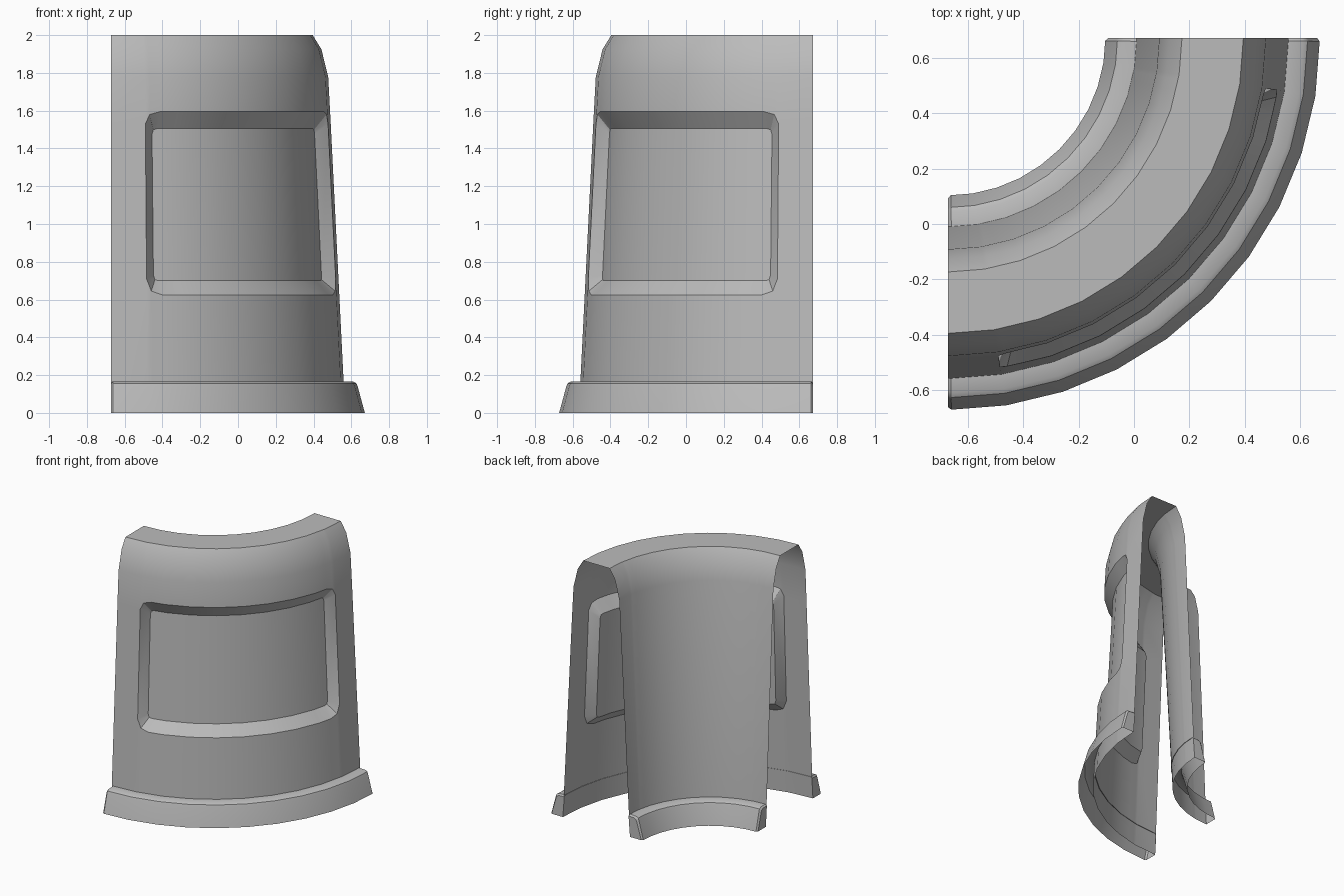
import bpy, bmesh, math

cube = bpy.data.objects.get("Cube")
if cube:
    bpy.data.objects.remove(cube, do_unlink=True)

C = 0.6725        # arc centre sits at (-C, C)
MID = 0.957       # radius of the middle of the wall
STEP = 9          # degrees per arc segment
DEPTH = 0.064     # window recess depth

grey = bpy.data.materials.new("wall grey")
grey.use_nodes = True
colour = (0.5, 0.5, 0.5, 1)
grey.diffuse_color = colour
grey.node_tree.nodes["Principled BSDF"].inputs["Base Color"].default_value = colour


def point(deg, r, z):
    """Point on the faceted quarter arc."""
    off = deg % STEP - STEP / 2
    r *= math.cos(math.radians(STEP / 2)) / math.cos(math.radians(off))
    a = math.radians(deg)
    return (-C + r * math.sin(a), C - r * math.cos(a), z)


def wall_r(z):
    return 1.24 - 0.05 * z


def grid(bm, columns, skip=lambda i, j: False):
    """Quads between neighbouring columns of points."""
    vs = [[bm.verts.new(p) for p in col] for col in columns]
    for i in range(len(vs) - 1):
        for j in range(len(vs[i]) - 1):
            if not skip(i, j):
                bm.faces.new((vs[i][j], vs[i + 1][j], vs[i + 1][j + 1], vs[i][j + 1]))
    return vs


def finish(bm, name):
    mesh = bpy.data.meshes.new(name)
    bm.to_mesh(mesh)
    bm.free()
    mesh.materials.append(grey)
    ob = bpy.data.objects.new(name, mesh)
    bpy.context.collection.objects.link(ob)
    bpy.ops.object.select_all(action='DESELECT')
    ob.select_set(True)
    bpy.context.view_layer.objects.active = ob
    bpy.ops.object.shade_smooth_by_angle(angle=math.radians(30))


# Window outline: outer angle, inner angle, outer bottom/top, inner bottom/top
corner = [(9, 11.4, 0.71, 1.53, 0.73, 1.475),
          (10.2, 11.8, 0.645, 1.58, 0.706, 1.499),
          (13, 12.8, 0.625, 1.595, 0.70, 1.505)]
straight = [(t, t) + corner[-1][2:] for t in range(18, 80, STEP)]
outline = corner + straight + [(90 - c[0], 90 - c[1]) + c[2:] for c in reversed(corner)]

# Hollow wall with open ends and base, and a window opening in the outer side
edge = corner[0]
shoulder = [(1.15, 1.78), (1.114, 1.925), (1.068, 2.0)]
columns = []
for t, _, low, high, _, _ in [(0,) + edge[1:]] + outline + [(90,) + edge[1:]]:
    prof = [(wall_r(z), z) for z in (0, low, high)] + shoulder
    prof += [(2 * MID - r, z) for r, z in reversed(shoulder)]
    prof.append((2 * MID - wall_r(0), 0))
    columns.append([point(t, r, z) for r, z in prof])
bm = bmesh.new()
last = len(columns) - 2
grid(bm, columns, lambda i, j: j == 1 and 0 < i < last)
finish(bm, "wall_shell")

# Recessed window panel with sloping rim
bm = bmesh.new()
columns = []
for to, ti, low, high, ilow, ihigh in outline:
    columns.append([point(to, wall_r(low), low),
                    point(ti, wall_r(ilow) - DEPTH, ilow),
                    point(ti, wall_r(ihigh) - DEPTH, ihigh),
                    point(to, wall_r(high), high)])
vs = grid(bm, columns)
bm.faces.new(vs[0])
bm.faces.new(list(reversed(vs[-1])))
finish(bm, "window_recess")

# Base trims on both sides, with softened closed ends
trim = [(1.345, 0), (1.307, 0.14), (1.301, 0.156), (1.285, 0.165), (1.228, 0.167)]
small = [(r - 0.01, max(z - 0.01, 0)) for r, z in trim[:-1]] + [(1.228, 0.157)]
for name, inner in (("outer_trim", False), ("inner_trim", True)):
    soft = 1.0 if inner else 0.5
    columns = []
    for t in [0, soft] + list(range(STEP, 90, STEP)) + [90 - soft, 90]:
        prof = small if t in (0, 90) else trim
        if inner:
            prof = [(2 * MID - r, z) for r, z in reversed(prof)]
        columns.append([point(t, r, z) for r, z in prof])
    bm = bmesh.new()
    vs = grid(bm, columns)
    foot = 2 * MID - wall_r(0) if inner else wall_r(0)
    for t, col in ((0, vs[0]), (90, vs[-1])):
        cap = col + [bm.verts.new(point(t, foot, 0))]
        bm.faces.new(cap if t == 90 else list(reversed(cap)))
    bmesh.ops.recalc_face_normals(bm, faces=bm.faces)
    finish(bm, name)
